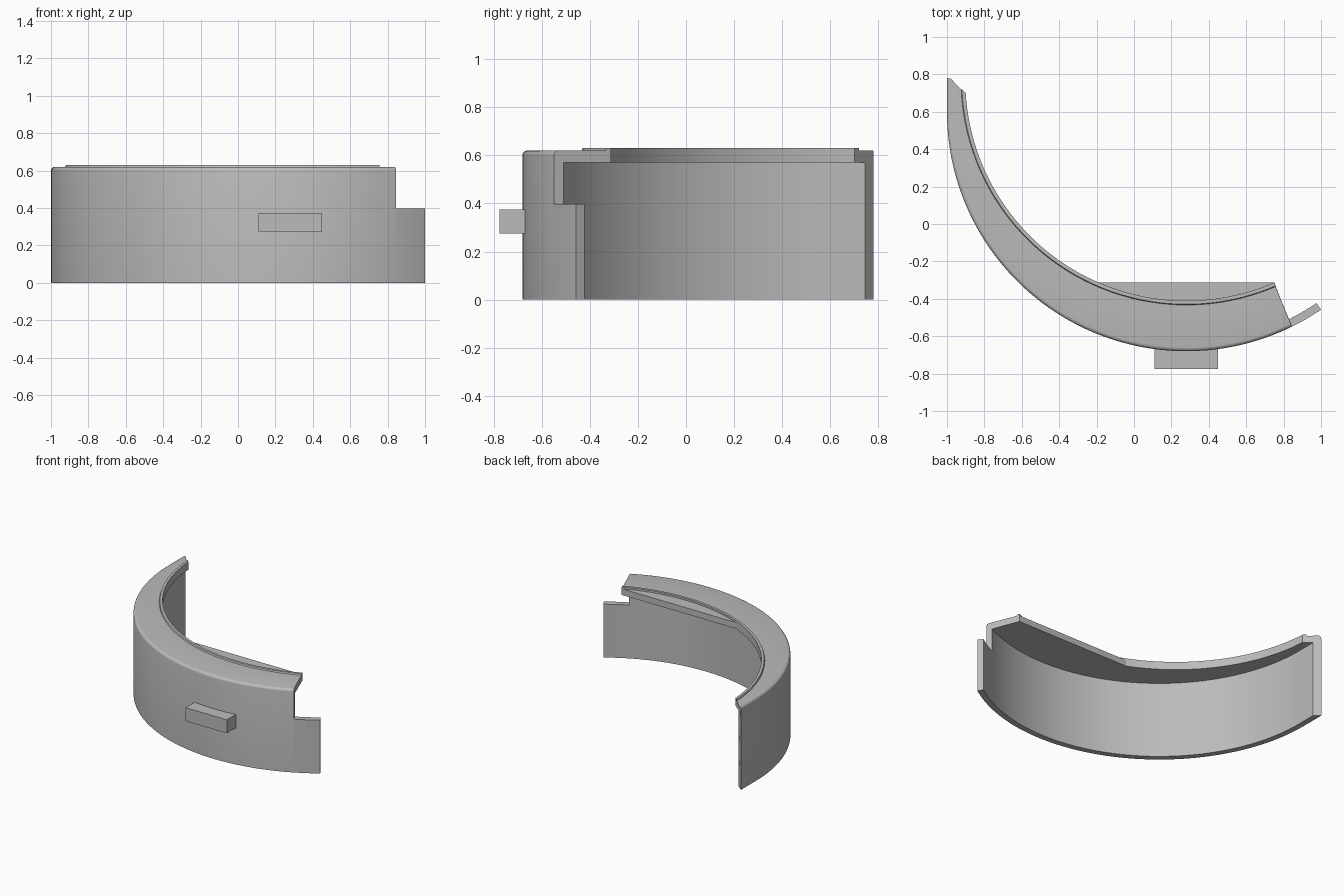
import bpy, bmesh
from math import cos, sin, pi, atan2, sqrt, radians

if "Cube" in bpy.data.objects:
    bpy.data.objects.remove(bpy.data.objects["Cube"])

grey = bpy.data.materials.new("plain grey")
grey.use_nodes = True
COLOUR = (0.5, 0.5, 0.5, 1)
grey.diffuse_color = COLOUR
grey.node_tree.nodes["Principled BSDF"].inputs["Base Color"].default_value = COLOUR

OUT = (0.28, 0.60)      # centre of the wall arcs
INN = (0.28, 0.772)     # centre of the rim opening arcs
R_OUT, R_WALL, R_RIM, R_LIP = 1.28, 1.237, 1.182, 1.205
N = 72


def on_arc(centre, r, a):
    """Point on an arc; left of the centre line the arc runs on straight."""
    if a < -pi:
        return centre[0] - r, centre[1] + r * (-pi - a)
    return centre[0] + r * cos(a), centre[1] + r * sin(a)


def at_x(centre, r, x):
    """Angle of the front half of an arc at a given x."""
    d = x - centre[0]
    return atan2(-sqrt(r * r - d * d), d)


def end_y(centre, r, y, straight):
    """Angle of the left end of an arc at a given y."""
    d = y - centre[1]
    if straight:
        return -pi - d / r
    return -pi - (atan2(d, sqrt(r * r - d * d)) if d > 0 else -atan2(-d, sqrt(r * r - d * d)))


def finish(name, bm, smooth=True):
    bmesh.ops.recalc_face_normals(bm, faces=bm.faces)
    mesh = bpy.data.meshes.new(name)
    bm.to_mesh(mesh)
    bm.free()
    ob = bpy.data.objects.new(name, mesh)
    bpy.context.collection.objects.link(ob)
    mesh.materials.append(grey)
    if smooth:
        bpy.ops.object.select_all(action='DESELECT')
        ob.select_set(True)
        bpy.context.view_layer.objects.active = ob
        bpy.ops.object.shade_smooth_by_angle(angle=radians(25))
    return ob


def sweep(name, profile, n):
    """Sweep a closed section; each point is (centre, radius, start, end, z)."""
    bm = bmesh.new()
    rings = []
    for i in range(n + 1):
        t = i / n
        ring = []
        for centre, r, a0, a1, z in profile:
            a = a0 + (a1 - a0) * t
            x, y = on_arc(centre, r, a)
            ring.append(bm.verts.new((x, y, z)))
        rings.append(ring)
    k = len(profile)
    for a, b in zip(rings, rings[1:]):
        for j in range(k):
            bm.faces.new((a[j], a[(j + 1) % k], b[(j + 1) % k], b[j]))
    bm.faces.new(rings[0])
    bm.faces.new(rings[-1][::-1])
    return finish(name, bm)


# Curved wall with inward rim and raised lip, as one section
cut = at_x(OUT, R_OUT, 0.845)
outer = (end_y(OUT, R_OUT, 0.78, True), cut)
inner = (end_y(OUT, R_WALL, 0.745, True), cut)


def rim_span(r, y, x):
    a = end_y(INN, r, y, False)
    return a, at_x(INN, r, x)


rim = rim_span(R_RIM, 0.70, 0.75)
lip = rim_span(R_LIP, 0.72, 0.757)
section = [(OUT, R_OUT, *outer, 0)]
ROUND = 0.02
for i in range(5):      # rounded outer top edge
    q = i / 4 * pi / 2
    section.append((OUT, R_OUT - ROUND * (1 - cos(q)), *outer, 0.6 + ROUND * sin(q)))
section += [
    (INN, R_LIP, *lip, 0.62),
    (INN, R_LIP - 0.004, *lip, 0.63),
    (INN, R_RIM, *rim, 0.63),
    (INN, R_RIM, *rim, 0.57),
    (OUT, R_WALL, *inner, 0.57),
    (OUT, R_WALL, *inner, 0),
]
sweep("curved_wall", section, N)

# Lower tab running on past the right end of the wall
tab = (cut, at_x(OUT, R_OUT, 1.0))
sweep("end_tab", [(OUT, r, *tab, z) for r, z in
                  ((R_OUT, 0), (R_OUT, 0.398), (R_WALL, 0.398), (R_WALL, 0))], 12)

# Flat plate filling the rim opening up to a straight chord
bm = bmesh.new()
a0, a1 = at_x(INN, R_RIM, -0.19), at_x(INN, R_RIM, 0.75)
pts = [on_arc(INN, R_RIM, a0 + (a1 - a0) * i / 28) for i in range(29)]
face = bm.faces.new([bm.verts.new((x, y, 0.57)) for x, y in pts])
ext = bmesh.ops.extrude_face_region(bm, geom=[face])
bmesh.ops.translate(bm, vec=(0, 0, 0.046),
                    verts=[v for v in ext["geom"] if isinstance(v, bmesh.types.BMVert)])
finish("chord_plate", bm)

# Block standing out from the front, set into the wall
bm = bmesh.new()
bmesh.ops.create_cube(bm, size=1)
for v in bm.verts:
    v.co = (0.28 + v.co.x * 0.34, -0.715 + v.co.y * 0.12, 0.324 + v.co.z * 0.1)
finish("front_block", bm, False)
